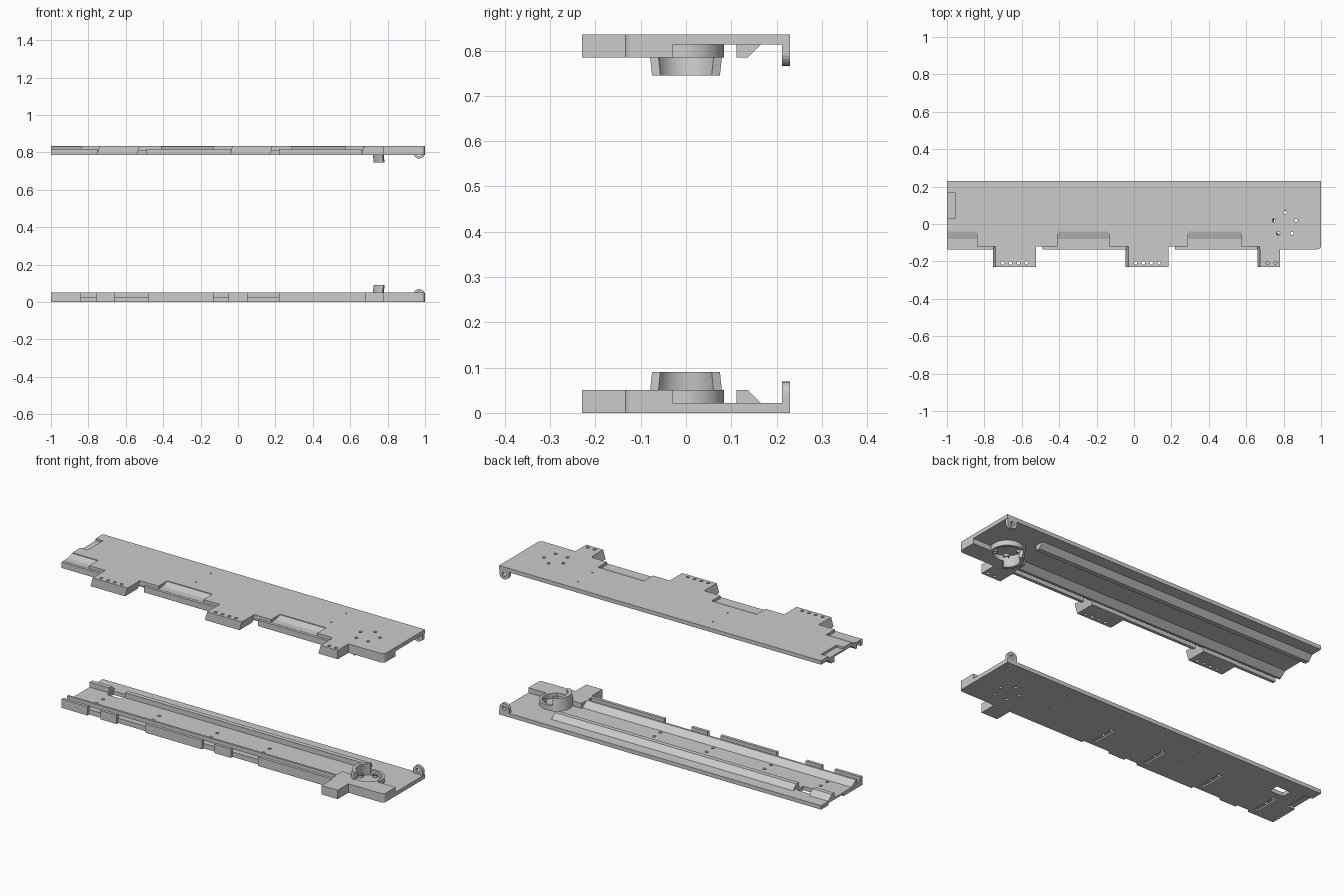
import bpy, bmesh, math
from mathutils import Vector

if "Cube" in bpy.data.objects:
    bpy.data.objects.remove(bpy.data.objects["Cube"], do_unlink=True)

TOTAL, SKIN, DEEP = 0.835, 0.022, 0.05
FRONT, BACK = -0.12, 0.23
HUB = (0.808, 0.0)

grey = bpy.data.materials.new("plain_grey")
grey.use_nodes = True
grey.diffuse_color = (0.6, 0.6, 0.6, 1)
grey.node_tree.nodes["Principled BSDF"].inputs["Base Color"].default_value = (0.6, 0.6, 0.6, 1)

flipped = False  # the upper half is built face down


def finish(name, bm):
    if flipped:
        for v in bm.verts:
            v.co.z = TOTAL - v.co.z
    bmesh.ops.recalc_face_normals(bm, faces=bm.faces)
    mesh = bpy.data.meshes.new(name)
    bm.to_mesh(mesh)
    bm.free()
    mesh.materials.append(grey)
    obj = bpy.data.objects.new(("upper_" if flipped else "lower_") + name, mesh)
    bpy.context.collection.objects.link(obj)
    return obj


def add_prism(bm, pts, axis, a, b):
    """Extrude a 2D outline along an axis from a to b."""
    def place(p, t):
        co = list(p)
        co.insert("xyz".index(axis), t)
        return bm.verts.new(co)
    lo, hi = [place(p, a) for p in pts], [place(p, b) for p in pts]
    bm.faces.new(lo)
    bm.faces.new(hi[::-1])
    for i in range(len(pts)):
        j = (i + 1) % len(pts)
        bm.faces.new((lo[i], lo[j], hi[j], hi[i]))


def rect(x0, x1, y0, y1):
    return [(x0, y0), (x1, y0), (x1, y1), (x0, y1)]


def circle(x, y, r, n=16):
    return [(x + r * math.cos(math.tau * i / n), y + r * math.sin(math.tau * i / n)) for i in range(n)]


def prism(name, pts, axis, a, b):
    bm = bmesh.new()
    add_prism(bm, pts, axis, a, b)
    return finish(name, bm)


def cut(obj, pieces):
    """Subtract a list of (outline, axis, start, end) prisms."""
    bm = bmesh.new()
    for p in pieces:
        add_prism(bm, *p)
    tool = finish("cutter", bm)
    tool.hide_render = True
    mod = obj.modifiers.new("cut", "BOOLEAN")
    mod.object, mod.solver = tool, "EXACT"
    bpy.context.view_layer.update()
    done = bpy.data.meshes.new_from_object(obj.evaluated_get(bpy.context.evaluated_depsgraph_get()))
    obj.modifiers.clear()
    obj.data = done
    bpy.data.objects.remove(tool, do_unlink=True)


def arc_wall(name, a0, a1, r0, r1, z0, z1, lean=0.0, n=32):
    """Curved wall around the hub, leaning inward at its top."""
    bm = bmesh.new()
    rings = []
    for i in range(n + 1):
        a = math.radians(a0 + (a1 - a0) * i / n)
        rings.append([bm.verts.new((HUB[0] + r * math.cos(a), HUB[1] + r * math.sin(a), z))
                      for r, z in ((r0, z0), (r1, z0), (r1 - lean, z1), (r0 - lean, z1))])
    for p, q in zip(rings, rings[1:]):
        for k in range(4):
            m = (k + 1) % 4
            bm.faces.new((p[k], p[m], q[m], q[k]))
    if a1 - a0 < 360:
        bm.faces.new(rings[0])
        bm.faces.new(rings[-1][::-1])
    else:
        bmesh.ops.remove_doubles(bm, verts=bm.verts, dist=1e-5)
    obj = finish(name, bm)
    for o in bpy.context.selected_objects:
        o.select_set(False)
    obj.select_set(True)
    bpy.context.view_layer.objects.active = obj
    bpy.ops.object.shade_smooth_by_angle()


def hole(x, y, r=0.009):
    return (circle(x, y, r), "z", -0.1, 0.15)


hub_holes = [(HUB[0] + 0.063 * math.cos(math.radians(90 + 72 * i)),
              HUB[1] + 0.063 * math.sin(math.radians(90 + 72 * i))) for i in range(5)]
back_rail = [(0.112, SKIN), (0.165, SKIN), (0.137, DEEP), (0.112, DEEP)]
front_rail = [(FRONT, SKIN - 0.004), (-0.04, SKIN - 0.004), (-0.04, SKIN),
              (-0.076, DEEP), (-0.088, DEEP), (-0.088, 0.028), (FRONT, 0.028)]

for flipped in (False, True):
    # Base plate with its holes and pockets
    plate = prism("plate", rect(-1, 1, FRONT, BACK), "z", 0, SKIN)
    pockets = [(rect(-1.1, -0.955, 0.03, 0.165), "z", -0.1, 0.012)]
    holes = [hole(x, y) for x, y in hub_holes]
    holes += [(circle(x, y, 0.005, 8), "z", -0.1, 0.006) for x in (-0.28, 0.56) for y in (0.03, 0.16)]
    if flipped:
        trough = [(-0.041, -0.01), (-0.041, 0.004), (-0.08, 0.016), (-0.2, 0.016), (-0.2, -0.01)]
        for a, b in ((-1.1, -0.84), (-0.41, -0.13), (0.29, 0.575)):
            pockets.append((trough, "x", a, b))
    else:
        for x in (0.175, -0.15, -0.51, -0.86):
            pockets.append((rect(x - 0.012, x + 0.012, -0.1, 0.05), "z", -0.1, 0.008))
            holes += [hole(x, -0.025), hole(x, 0.032)]
        pockets.append((rect(-0.875, -0.79, 0.09, 0.145), "z", -0.1, 0.1))
    cut(plate, pockets)
    cut(plate, holes)

    # Long guide rails
    rail_ends = [(-1, -0.24), (-0.24, 0.52), (0.52, 0.72)]
    for a, b in rail_ends:
        prism("front_rail", front_rail, "x", a, b)
    if not flipped:
        rail_ends[:1] = [(-1, -0.88), (-0.78, -0.24)]
    for a, b in rail_ends:
        prism("back_rail", back_rail, "x", a, b)

    # Front wall pieces
    if flipped:
        walls = [(-1, -0.75), (-0.49, -0.04), (0.22, 0.66)]
    else:
        walls = [(-1, -0.84), (-0.76, -0.66), (-0.48, -0.13), (-0.05, 0.05), (0.22, 0.68)]
    for a, b in walls:
        prism("front_wall", rect(-0.135, FRONT + 0.002, 0.017 if flipped else 0, DEEP), "x", a, b)

    # Solid end block, rounded at its outer corner
    corner = [(0.98 + 0.02 * math.sin(math.radians(t)), -0.115 - 0.02 * math.cos(math.radians(t)))
              for t in range(0, 91, 15)]
    block = prism("end_block", [(0.67, -0.135)] + corner + [(1, -0.03), (0.67, -0.03)], "z", 0, DEEP)
    cut(block, [(circle(*HUB, 0.07, 32), "z", SKIN, 0.1)])
    cut(block, [hole(x, y) for x, y in hub_holes[2:4]])

    # Front tabs with a row of holes
    if flipped:
        tabs = [(-0.74, -0.525, 4), (-0.03, 0.185, 4), (0.675, 0.78, 2)]
    else:
        tabs = [(0.68, 0.78, 2)]
    for a, b, count in tabs:
        slant = 0.015 if flipped else 0
        end = b if count == 2 else b - slant
        tab = prism("front_tab", [(a, 0), (b, 0), (end, DEEP), (a - slant, DEEP)], "y", -0.23, FRONT + 0.005)
        if flipped:
            cut(tab, [hole(a + 0.038 + 0.042 * i, -0.208) for i in range(count)])

    # Round socket: low ring, tall arc and small posts
    arc_wall("socket_ring", 0, 360, 0.07, 0.084, SKIN - 0.003, DEEP, n=48)
    arc_wall("socket_arc", 114, 246, 0.07, 0.09, SKIN, 0.09, lean=0.008)
    for x, y in hub_holes:
        post = prism("socket_post", circle(x, y, 0.014), "z", SKIN - 0.003, 0.034)
        cut(post, [hole(x, y)])

    # Rounded hinge ear at the back corner
    arch = [(0.968 + 0.03 * math.cos(math.radians(t)), 0.039 + 0.03 * math.sin(math.radians(t)))
            for t in range(0, 181, 15)]
    ear = prism("hinge_ear", [(0.938, 0), (0.998, 0)] + arch, "y", 0.212, BACK)
    cut(ear, [(circle(0.968, 0.042, 0.012), "y", 0.1, 0.3)])
